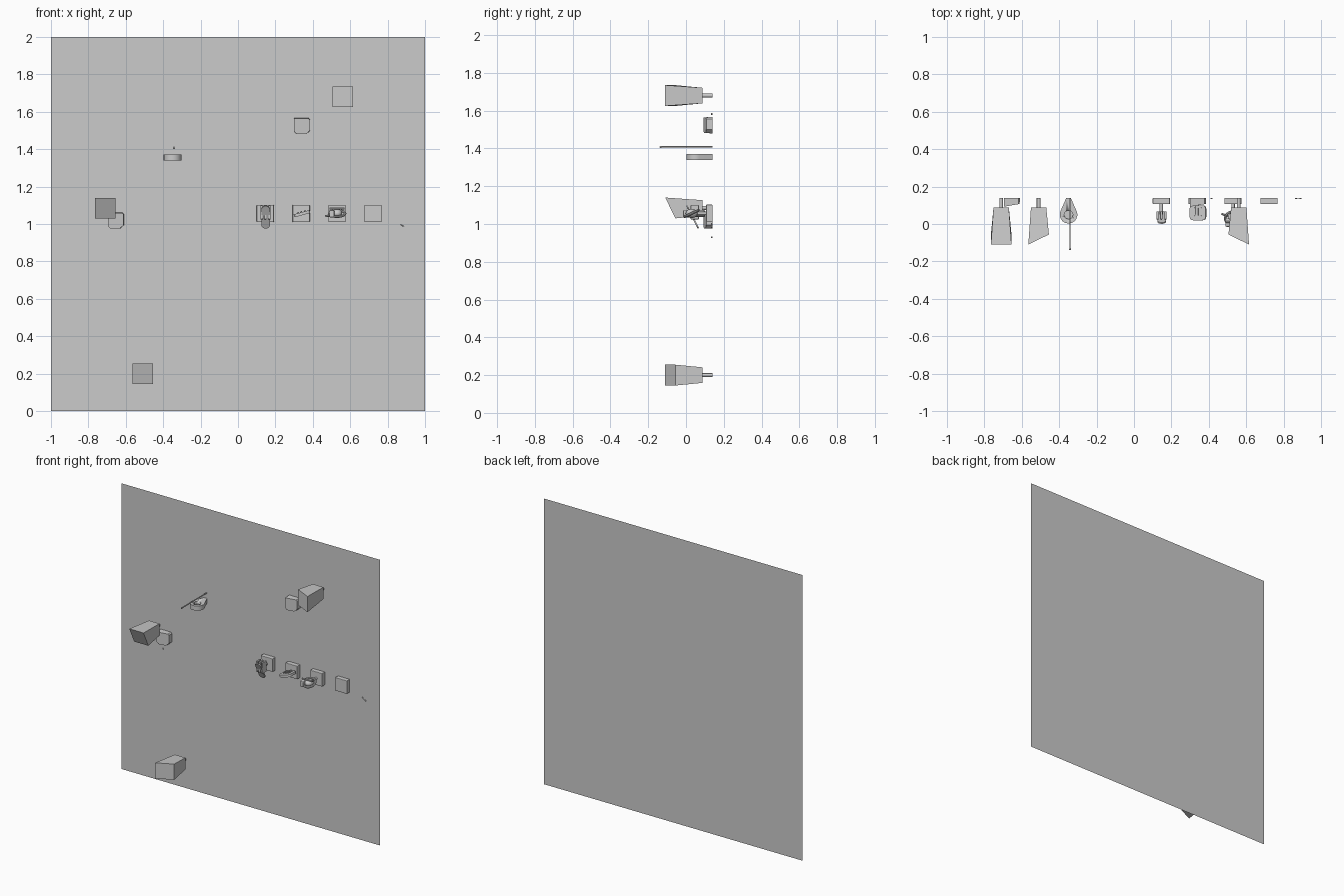
import bpy, bmesh, math
from mathutils import Vector, Matrix

if "Cube" in bpy.data.objects:
    bpy.data.objects.remove(bpy.data.objects["Cube"])

grey = bpy.data.materials.new("light grey")
grey.use_nodes = True
grey.diffuse_color = (0.6, 0.6, 0.6, 1)
grey.node_tree.nodes["Principled BSDF"].inputs["Base Color"].default_value = (0.6, 0.6, 0.6, 1)
WALL = 0.14


def finish(name, bm, smooth=False):
    bmesh.ops.recalc_face_normals(bm, faces=bm.faces)
    mesh = bpy.data.meshes.new(name)
    bm.to_mesh(mesh)
    bm.free()
    mesh.materials.append(grey)
    ob = bpy.data.objects.new(name, mesh)
    bpy.context.collection.objects.link(ob)
    if smooth:
        bpy.ops.object.select_all(action='DESELECT')
        ob.select_set(True)
        bpy.context.view_layer.objects.active = ob
        bpy.ops.object.shade_smooth_by_angle(angle=math.radians(35))
    return ob


def box(name, lo, hi, bevel=0):
    bm = bmesh.new()
    bmesh.ops.create_cube(bm, size=1)
    for v in bm.verts:
        v.co = [lo[i] + (hi[i] - lo[i]) * (v.co[i] + 0.5) for i in range(3)]
    if bevel:
        bmesh.ops.bevel(bm, geom=bm.edges[:], offset=bevel, segments=2, affect='EDGES', profile=0.5)
    return finish(name, bm)


def rod(name, start, end, radius, sides=16):
    a, b = Vector(start), Vector(end)
    bm = bmesh.new()
    turn = (b - a).to_track_quat('Z', 'Y').to_matrix().to_4x4()
    bmesh.ops.create_cone(bm, cap_ends=True, segments=sides, radius1=radius, radius2=radius,
                          depth=(b - a).length, matrix=Matrix.Translation((a + b) / 2) @ turn)
    return finish(name, bm, True)


def slab(name, outline, thickness, matrix):
    """Extrude a flat outline, then place it."""
    bm = bmesh.new()
    face = bm.faces.new([bm.verts.new((x, y, -thickness / 2)) for x, y in outline])
    out = bmesh.ops.extrude_face_region(bm, geom=[face])
    for v in out["geom"]:
        if isinstance(v, bmesh.types.BMVert):
            v.co.z += thickness
    bm.transform(matrix)
    return finish(name, bm, True)


def rounded(w, h, r, steps=5):
    pts = []
    for q, (sx, sy) in enumerate([(1, 1), (-1, 1), (-1, -1), (1, -1)]):
        for i in range(steps + 1):
            t = (q + i / steps) * math.pi / 2
            pts.append((sx * (w / 2 - r) + r * math.cos(t), sy * (h / 2 - r) + r * math.sin(t)))
    return pts


def ring(name, centre, major, minor, scale, tilt):
    bm = bmesh.new()
    n, m = 28, 8
    grid = [[bm.verts.new(((major + minor * math.cos(j * math.tau / m)) * math.cos(i * math.tau / n),
                           (major + minor * math.cos(j * math.tau / m)) * math.sin(i * math.tau / n),
                           minor * math.sin(j * math.tau / m))) for j in range(m)] for i in range(n)]
    for i in range(n):
        for j in range(m):
            bm.faces.new((grid[i - 1][j - 1], grid[i][j - 1], grid[i][j], grid[i - 1][j]))
    bm.transform(Matrix.Translation(centre) @ Matrix.Rotation(tilt, 4, 'X') @ Matrix.Diagonal((*scale, 1)))
    return finish(name, bm, True)


def ball(name, centre, radii):
    bm = bmesh.new()
    bmesh.ops.create_uvsphere(bm, u_segments=18, v_segments=10, radius=1,
                              matrix=Matrix.Translation(centre) @ Matrix.Diagonal((*radii, 1)))
    return finish(name, bm, True)


# Wall panel
bm = bmesh.new()
bm.faces.new([bm.verts.new((x, WALL, z)) for x, z in [(-1, 0), (1, 0), (1, 2), (-1, 2)]])
finish("wall_panel", bm)


# Tapered housings with slanted fronts, on short round stems
def housing(name, x, z, slant_x, slant_z):
    bm = bmesh.new()
    bmesh.ops.create_cube(bm, size=2)
    for v in bm.verts:
        sx, sy, sz = v.co
        half = 0.055 if sy < 0 else 0.041
        y = -0.083 + 0.027 * (sx * slant_x + sz * slant_z) if sy < 0 else 0.088
        v.co = (x + sx * half, y, z + sz * half)
    finish(name + "_housing", bm)
    rod(name + "_stem", (x, 0.08, z), (x, WALL, z), 0.01)


housing("upper", 0.56, 1.68, -1, 0)
housing("lower", -0.51, 0.2, 1, 0)
housing("middle", -0.71, 1.085, 0, -1)


# Small wedge sensors with clipped lower corners
def sensor(name, x, z):
    outline = [(-0.043, 0.043), (0.036, 0.043), (0.043, 0.034), (0.043, -0.024),
               (0.022, -0.043), (-0.03, -0.043), (-0.043, -0.03)]
    bm = bmesh.new()
    back = [bm.verts.new((x + a, WALL, z + b)) for a, b in outline]
    front = [bm.verts.new((x + a * 0.97, 0.1 + a * 0.17, z + b * 0.97)) for a, b in outline]
    bm.faces.new(back)
    bm.faces.new(front)
    for i in range(len(outline)):
        bm.faces.new((back[i - 1], back[i], front[i], front[i - 1]))
    finish(name, bm)


sensor("upper_sensor", 0.342, 1.523)
sensor("side_sensor", -0.653, 1.018)

# Teardrop bracket with a round hole
cx, cy = -0.35, 0.05
drop = [(cx + 0.047 * math.cos(t), cy + 0.047 * math.sin(t))
        for t in [math.radians(155 + 230 * i / 28) for i in range(29)]]
drop += [(cx + 0.012, WALL), (cx - 0.012, WALL)]
bracket = slab("teardrop_bracket", drop, 0.032, Matrix.Translation((0, 0, 1.355)))
cutter = rod("hole_cutter", (cx, cy, 1.352), (cx, cy, 1.45), 0.023, 24)
cutter.hide_render = True
cutter.hide_viewport = True
cut = bracket.modifiers.new("hole", 'BOOLEAN')
cut.object = cutter
cut.solver = 'EXACT'

# Thin pole with a round tip
rod("pole", (-0.342, -0.136, 1.408), (-0.342, WALL, 1.408), 0.004, 10)
ball("pole_tip", (-0.342, -0.134, 1.408), (0.006, 0.006, 0.006))

# Row of square wall blocks, three with stems
for i, x in enumerate([0.146, 0.338, 0.53, 0.722]):
    box(f"wall_block_{i + 1}", (x - 0.046, 0.107, 1.01), (x + 0.046, WALL, 1.102), 0.003)
    if i < 3:
        rod(f"block_stem_{i + 1}", (x, 0.05, 1.056), (x, 0.11, 1.056), 0.009)

# First attachment: tilted tongue between upright ribs
lean = Matrix.Translation((0.148, 0.035, 1.037)) @ Matrix.Rotation(math.radians(-63), 4, 'X')
slab("tongue", rounded(0.045, 0.135, 0.022), 0.008, lean)
for i, x in enumerate([0.126, 0.146, 0.168]):
    box(f"upright_rib_{i + 1}", (x - 0.006, 0.025, 1.025), (x + 0.006, 0.068, 1.1), 0.002)

# Second attachment: tilted rounded pad with raised rim and prongs
tilt = Matrix.Translation((0.342, 0.06, 1.055)) @ Matrix.Rotation(math.radians(-15), 4, 'Y')
slab("pad", rounded(0.088, 0.08, 0.018), 0.016, tilt)
for i, x in enumerate([-0.018, 0.0, 0.018]):
    slab(f"pad_prong_{i + 1}", rounded(0.008, 0.045, 0.003), 0.012,
         tilt @ Matrix.Translation((x, 0.005, 0.008)))

# Third attachment: ringed body with a side arm
ball("ringed_body", (0.53, 0.03, 1.056), (0.028, 0.032, 0.024))
ring("body_ring", (0.53, 0.03, 1.056), 0.04, 0.007, (1.05, 1, 1), math.radians(25))
rod("side_arm", (0.468, 0.055, 1.042), (0.53, 0.03, 1.05), 0.006, 10)
box("front_grip", (0.488, -0.015, 1.035), (0.515, 0.03, 1.075), 0.006)
rod("upper_bar", (0.49, 0.01, 1.083), (0.57, 0.01, 1.083), 0.005, 10)

# Tiny pegs and their link
for i, (x, z) in enumerate([(0.415, 1.582), (-0.678, 0.93), (0.866, 1.0), (0.89, 0.984)]):
    rod(f"peg_{i + 1}", (x, 0.133, z), (x, WALL, z), 0.005, 8)
rod("peg_link", (0.866, 0.137, 1.0), (0.89, 0.137, 0.984), 0.002, 6)
